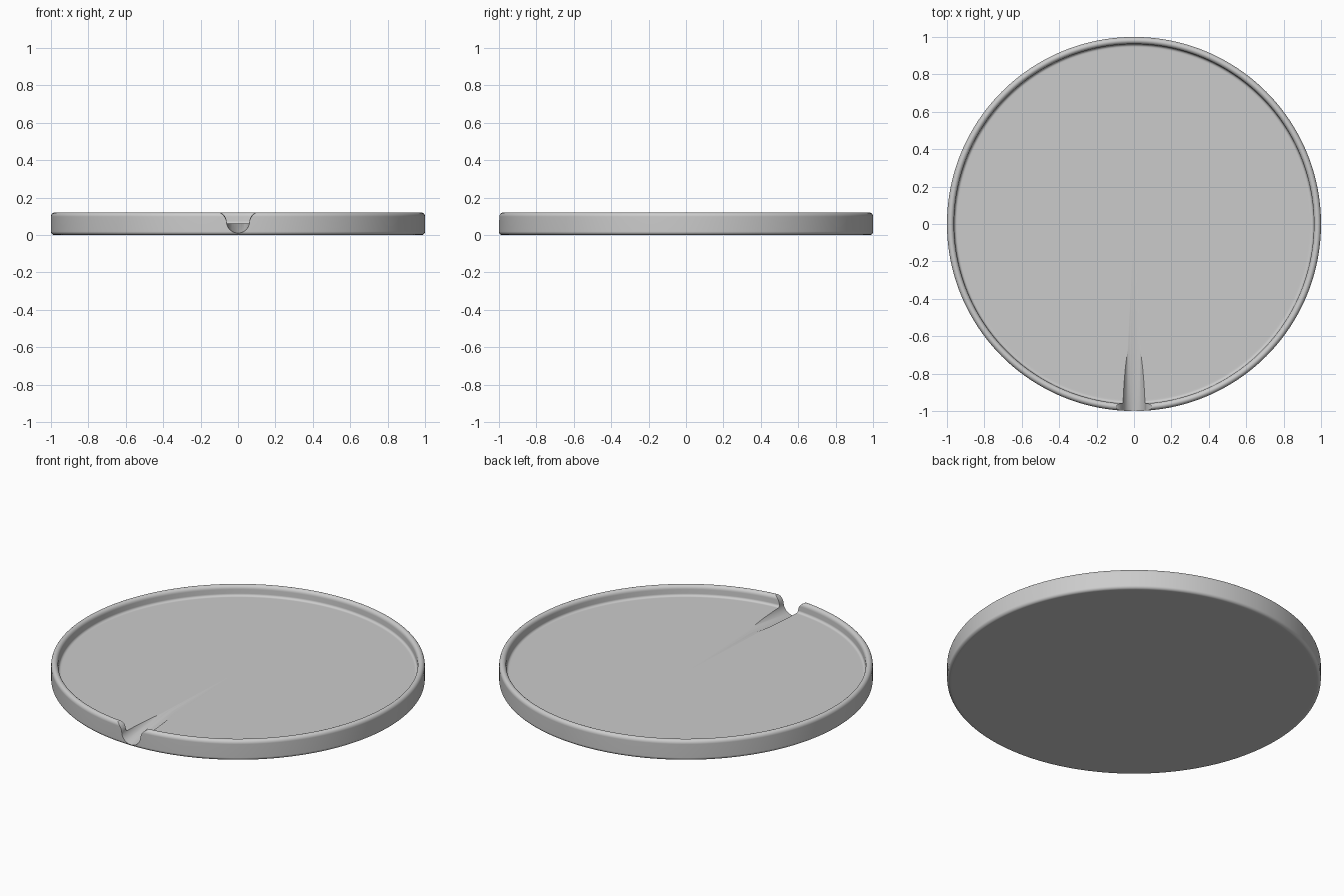
import bpy, bmesh, math

cube = bpy.data.objects.get("Cube")
if cube:
    bpy.data.objects.remove(cube, do_unlink=True)

# Single grey material
grey = bpy.data.materials.new("plain_grey")
grey.use_nodes = True
colour = (0.6, 0.6, 0.6, 1)
grey.diffuse_color = colour
grey.node_tree.nodes["Principled BSDF"].inputs["Base Color"].default_value = colour


def make_object(name, bm):
    bmesh.ops.recalc_face_normals(bm, faces=bm.faces)
    mesh = bpy.data.meshes.new(name)
    bm.to_mesh(mesh)
    bm.free()
    mesh.materials.append(grey)
    obj = bpy.data.objects.new(name, mesh)
    bpy.context.collection.objects.link(obj)
    return obj


def arc(cx, cz, rx, rz, start, end, steps):
    angles = [math.radians(start + (end - start) * i / steps) for i in range(steps + 1)]
    return [(cx + rx * math.cos(a), cz + rz * math.sin(a)) for a in angles]


# Dish: lathed profile with a rounded base, rounded lip and filleted floor
FLOOR, TOP = 0.06, 0.12
profile = [(0, 0), (0.97, 0)]
profile += arc(0.982, 0.018, 0.018, 0.018, 270, 360, 5)
profile += arc(0.981, TOP - 0.022, 0.019, 0.022, 0, 180, 12)
profile += arc(0.947, FLOOR + 0.014, 0.014, 0.014, 0, -90, 5)
profile += [(0.94, FLOOR), (0, FLOOR)]

bm = bmesh.new()
verts = [bm.verts.new((r, 0, z)) for r, z in profile]
edges = [bm.edges.new(pair) for pair in zip(verts, verts[1:])]
bmesh.ops.spin(bm, geom=verts + edges, cent=(0, 0, 0), axis=(0, 0, 1),
               angle=2 * math.pi, steps=192, use_duplicate=False)
bmesh.ops.remove_doubles(bm, verts=bm.verts, dist=0.0001)
dish = make_object("dish", bm)

# Spout cutter: round channel with flared top, rising inward to the floor
half = arc(0, 0.071, 0.061, 0.061, -90, 0, 12)
half += [(0.065, 0.085), (0.072, 0.098), (0.084, 0.11), (0.102, TOP), (0.13, 0.13), (0.13, 0.3)]
section = half + [(-x, z) for x, z in reversed(half[1:])]
bm = bmesh.new()
ends = []
for y in (-1.1, -0.4):
    lift = (y + 1) * 0.125
    ends.append([bm.verts.new((x, y, z + lift)) for x, z in section])
for ring in ends:
    bm.faces.new(ring)
for i in range(len(section)):
    j = (i + 1) % len(section)
    bm.faces.new((ends[0][i], ends[0][j], ends[1][j], ends[1][i]))
cutter = make_object("spout_cutter", bm)
cutter.hide_render = True

# Cut the spout, then remove the helper
cut = dish.modifiers.new("spout", "BOOLEAN")
cut.operation = "DIFFERENCE"
cut.solver = "EXACT"
cut.object = cutter
bpy.ops.object.select_all(action="DESELECT")
dish.select_set(True)
bpy.context.view_layer.objects.active = dish
bpy.ops.object.modifier_apply(modifier=cut.name)
bpy.data.objects.remove(cutter, do_unlink=True)

# Smooth shading with crisp spout edges and flat floor
bpy.ops.object.shade_smooth_by_angle(angle=math.radians(30))
weighted = dish.modifiers.new("clean_normals", "WEIGHTED_NORMAL")
weighted.keep_sharp = True
